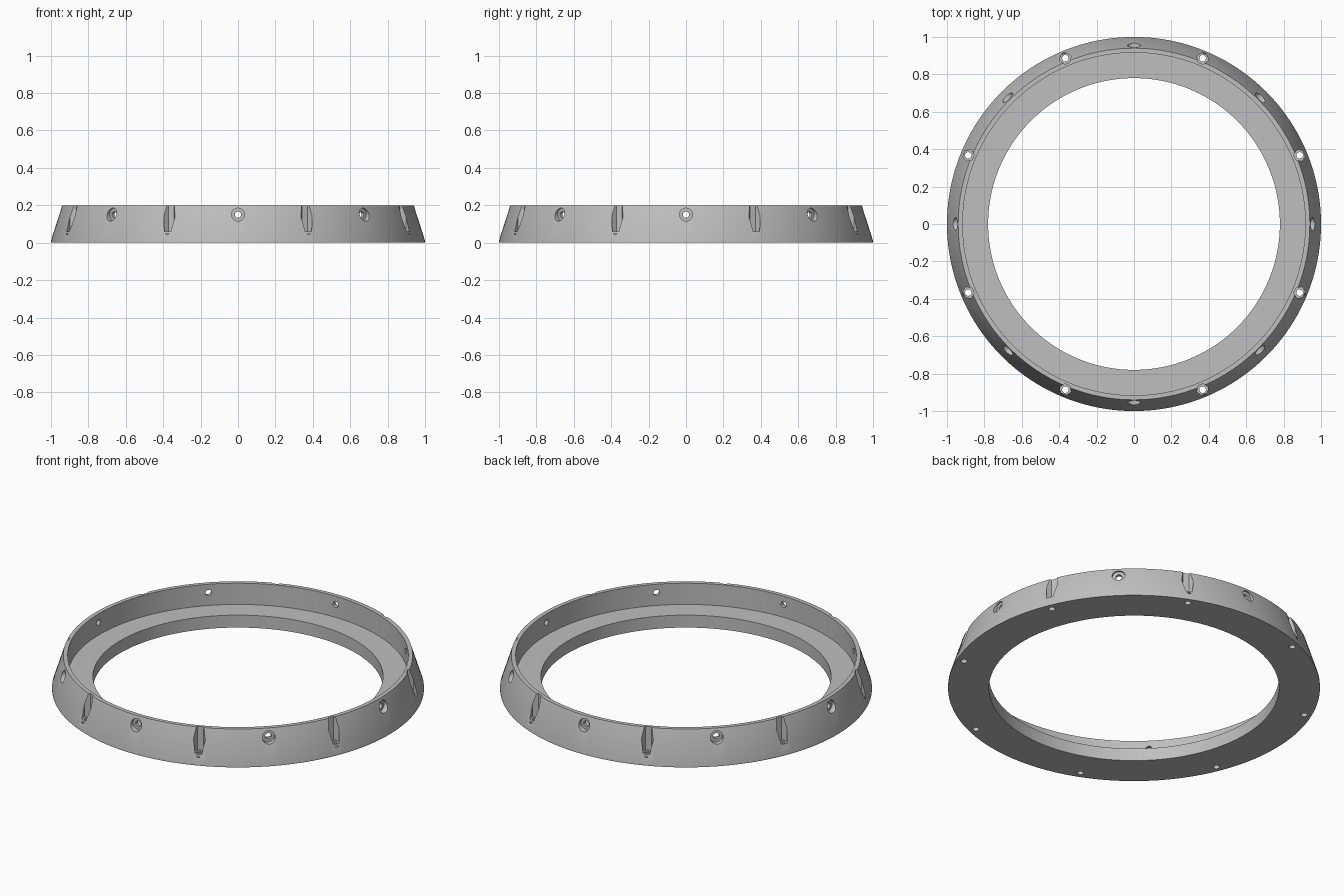
import bpy, bmesh, math
from mathutils import Matrix

if "Cube" in bpy.data.objects:
    bpy.data.objects.remove(bpy.data.objects["Cube"])

grey = bpy.data.materials.new("plain grey")
grey.use_nodes = True
grey.diffuse_color = (0.52, 0.52, 0.52, 1)
grey.node_tree.nodes["Principled BSDF"].inputs["Base Color"].default_value = (0.52, 0.52, 0.52, 1)


def finish(bm, name):
    bmesh.ops.recalc_face_normals(bm, faces=bm.faces)
    mesh = bpy.data.meshes.new(name)
    bm.to_mesh(mesh)
    bm.free()
    mesh.materials.append(grey)
    obj = bpy.data.objects.new(name, mesh)
    bpy.context.collection.objects.link(obj)
    return obj


def lathe(name, profile, steps):
    """Closed (radius, height) profile turned around z."""
    bm = bmesh.new()
    rings = []
    for i in range(steps):
        a = 2 * math.pi * i / steps
        rings.append([bm.verts.new((r * math.cos(a), r * math.sin(a), z)) for r, z in profile])
    n = len(profile)
    for i in range(steps):
        a, b = rings[i], rings[(i + 1) % steps]
        for k in range(n):
            bm.faces.new((a[k], b[k], b[(k + 1) % n], a[(k + 1) % n]))
    return finish(bm, name)


def eight_cutters(name, sides, radius, start, end, pos, radial):
    """Eight prisms around the ring: radial ones span radii, upright ones span heights."""
    bm = bmesh.new()
    mid = (start + end) / 2
    for i in range(8):
        if radial:
            spin = Matrix.Rotation(i * math.pi / 4, 4, 'Z')
            place = Matrix.Translation((mid, 0, pos)) @ Matrix.Rotation(math.pi / 2, 4, 'Y')
        else:
            spin = Matrix.Rotation((i + 0.5) * math.pi / 4, 4, 'Z')
            place = Matrix.Translation((pos, 0, mid))
        bmesh.ops.create_cone(bm, cap_ends=True, segments=sides, radius1=radius, radius2=radius,
                              depth=end - start, matrix=spin @ place)
    return finish(bm, name)


# Tapered ring with an inner ledge
ring = lathe("tapered_ring", [(0.78, 0), (1, 0), (1, 0.01), (0.94, 0.2),
                              (0.916, 0.2), (0.916, 0.074), (0.78, 0.074)], 160)

# Side screw holes, nut pockets, and upright bolt holes with a small chamber
cutters = [
    eight_cutters("side_hole_cutter", 24, 0.017, 0.87, 1.05, 0.15, True),
    eight_cutters("side_counterbore_cutter", 24, 0.035, 0.935, 1.05, 0.15, True),
    eight_cutters("nut_pocket_cutter", 6, 0.0325, 0.06, 0.25, 0.959, False),
    eight_cutters("bolt_chamber_cutter", 24, 0.031, 0.025, 0.05, 0.959, False),
    eight_cutters("bolt_hole_cutter", 24, 0.0175, -0.05, 0.12, 0.959, False),
]

bpy.ops.object.select_all(action='DESELECT')
ring.select_set(True)
bpy.context.view_layer.objects.active = ring
for cutter in cutters:
    cutter.hide_render = True
    mod = ring.modifiers.new(cutter.name, 'BOOLEAN')
    mod.operation = 'DIFFERENCE'
    mod.solver = 'EXACT'
    mod.object = cutter
    bpy.ops.object.modifier_apply(modifier=mod.name)
    bpy.data.objects.remove(cutter)

bpy.ops.object.shade_smooth_by_angle(angle=math.radians(30))
